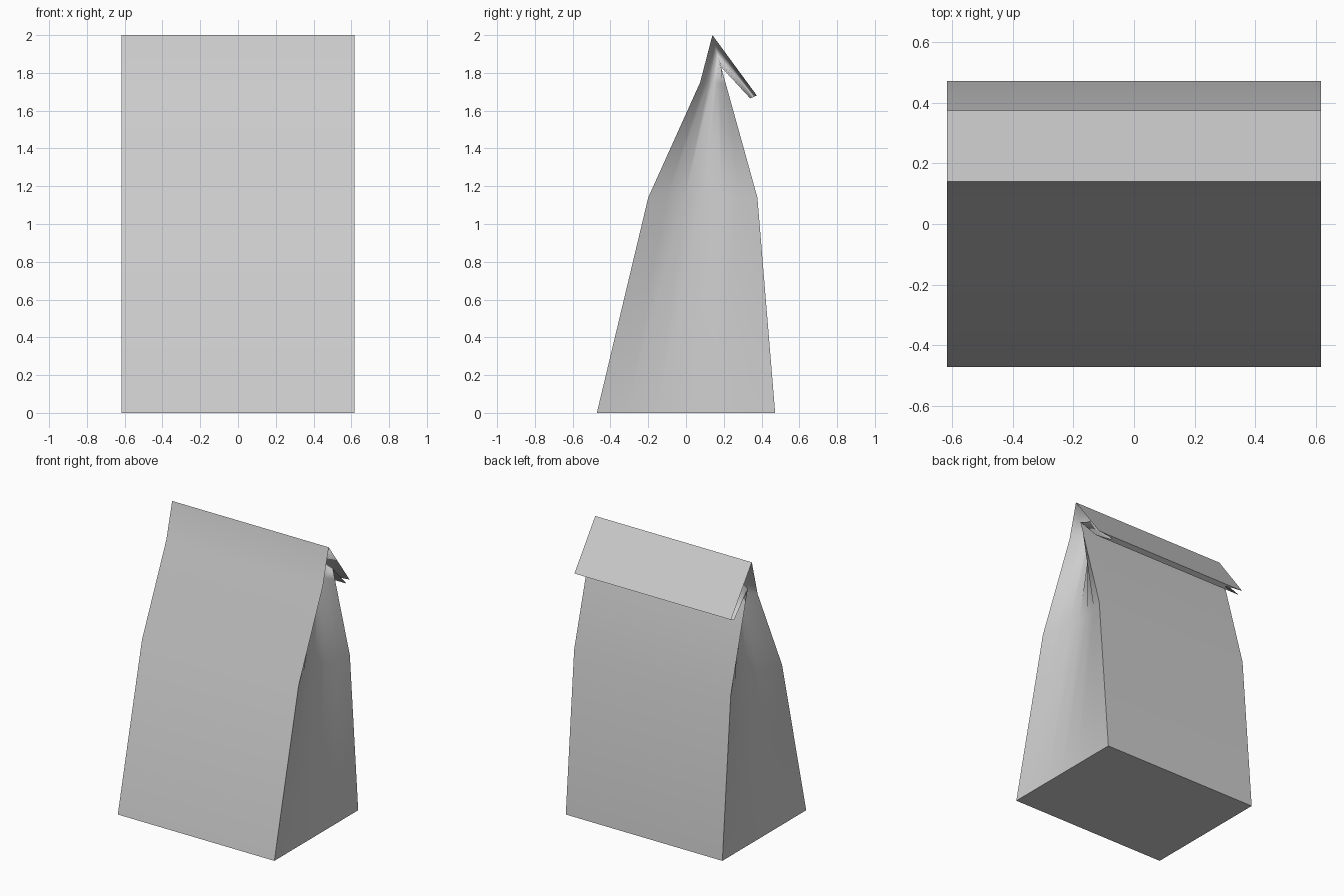
import bpy
import bmesh
import math

cube = bpy.data.objects.get("Cube")
if cube:
    bpy.data.objects.remove(cube, do_unlink=True)

# Plain paper material
paper = bpy.data.materials.new("grey paper")
paper.use_nodes = True
colour = (0.61, 0.61, 0.61, 1.0)
paper.diffuse_color = colour
paper.node_tree.nodes["Principled BSDF"].inputs["Base Color"].default_value = colour

HALF_WIDTH = 0.617
SIDE_STEPS = 6

# Cross-sections: front sheet (y, z), back sheet (y, z), depth of the side fold
SECTIONS = [
    ((-0.472, 0.0), (0.472, 0.0), 0.0),      # base
    ((-0.20, 1.14), (0.378, 1.14), 0.07),    # belly
    ((0.075, 1.75), (0.21, 1.745), 0.12),    # neck
    ((0.14, 2.0), (0.185, 1.832), 0.13),     # fold-over crease
    ((0.375, 1.68), (0.34, 1.665), 0.13),    # flap tip
]


def side_points(front, back, fold):
    """Right-hand side of a section, curving inward between the two sheets."""
    points = []
    for i in range(SIDE_STEPS + 1):
        t = i / SIDE_STEPS
        y, z = (a + (b - a) * t for a, b in zip(front, back))
        points.append((HALF_WIDTH - fold * math.sin(math.pi * t), y, z))
    return points


bm = bmesh.new()
rings = []
for section in SECTIONS:
    side = side_points(*section)
    outline = side + [(-x, y, z) for x, y, z in reversed(side)]
    rings.append([bm.verts.new(p) for p in outline])

# Walls, gusseted sides and folded flap
for low, high in zip(rings, rings[1:]):
    for i in range(len(low)):
        j = (i + 1) % len(low)
        bm.faces.new((low[i], low[j], high[j], high[i]))

# Flat bottom and closed flap tip
bm.faces.new(list(reversed(rings[0])))
bm.faces.new(rings[-1])
bm.normal_update()

# Soft paper bends, with crisp corners, base, top crease and tip
for face in bm.faces:
    face.smooth = True
corners = {ring[i] for ring in rings for i in (0, SIDE_STEPS, SIDE_STEPS + 1, -1)}
rims = set(rings[0]), set(rings[-1])
for edge in bm.edges:
    ends = set(edge.verts)
    if ends <= corners and not ends <= set(rings[1] + rings[2]):
        edge.smooth = False
    elif ends <= corners and edge.verts[0].co.x * edge.verts[1].co.x > 0:
        edge.smooth = False
    elif any(ends <= rim for rim in rims):
        edge.smooth = False

mesh = bpy.data.meshes.new("paper_bag")
bm.to_mesh(mesh)
bm.free()
mesh.materials.append(paper)
bag = bpy.data.objects.new("paper_bag", mesh)
bpy.context.collection.objects.link(bag)
